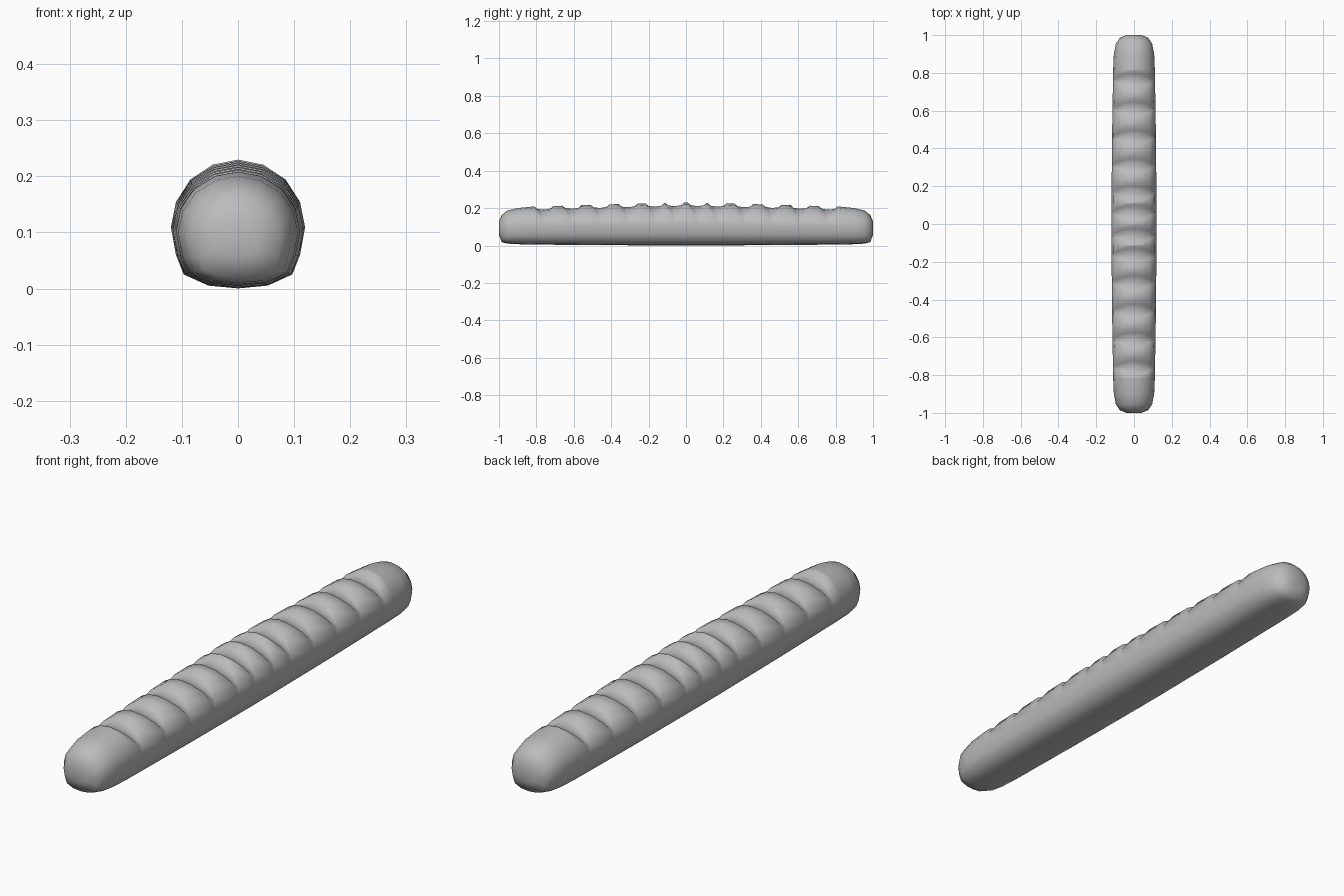
import bpy
import bmesh
from mathutils import Vector

cube = bpy.data.objects.get("Cube")
if cube:
    bpy.data.objects.remove(cube, do_unlink=True)

HEIGHT = 0.23
# Half cross-section from the crown to the underside (x, z)
HALF = [(0, 0.23), (0.045, 0.221), (0.085, 0.195), (0.111, 0.155), (0.12, 0.11),
        (0.111, 0.06), (0.097, 0.025), (0.053, 0.005), (0, 0)]
# Taper along the loaf: distance from middle, width scale, top, bottom
TAPER = [(0, 1, 0.23, 0), (0.45, 0.97, 0.219, 0.002), (0.82, 0.92, 0.208, 0.005),
         (0.9, 0.89, 0.2, 0.007), (0.955, 0.8, 0.187, 0.01),
         (0.985, 0.63, 0.163, 0.018), (1, 0.34, 0.128, 0.058)]
# Slashes: positions, and width / depth for columns from the crown outward
SLASHES = [0.06, 0.165, 0.31, 0.46, 0.61, 0.76]
WIDTH = [0.05, 0.046, 0.03]
DEPTH = [0.018, 0.017, 0.013]
TIP_WIDTH = 0.008
# Groove profile: offset as a fraction of the width, fraction of the depth
GROOVE = [(-1, 0), (-0.7, 0.75), (0, 1), (0.7, 0.75), (1, 0)]


def taper(y):
    d = abs(y)
    for a, b in zip(TAPER, TAPER[1:]):
        if d <= b[0]:
            t = (d - a[0]) / (b[0] - a[0])
            return [p + (q - p) * t for p, q in zip(a[1:], b[1:])]
    return TAPER[-1][1:]


def loaf_point(column, y, cut):
    """Point on the loaf skin, pushed toward the core by the cut depth."""
    n = len(HALF) - 1
    side = 1 if column <= n else -1
    x, z = HALF[column if column <= n else 2 * n - column]
    width, top, bottom = taper(y)
    p = Vector((side * x * width, y, bottom + z / HEIGHT * (top - bottom)))
    core = Vector((0, y, 0.1))
    return p + (core - p).normalized() * cut


# Rows along the loaf: plain rings at the ends, five rings per slash between
ends = [t[0] for t in TAPER if t[0] > 0.8]
rows = [(-d, 0, 0) for d in reversed(ends)]
for centre in [-s for s in reversed(SLASHES)] + SLASHES:
    rows += [(centre, offset, cut) for offset, cut in GROOVE]
rows += [(d, 0, 0) for d in ends]

bm = bmesh.new()
columns = 2 * (len(HALF) - 1)
rings = []
for centre, offset, cut in rows:
    ring = []
    for c in range(columns):
        k = min(c, columns - c)
        slashed = k < len(WIDTH)
        w = WIDTH[k] if slashed else TIP_WIDTH
        d = DEPTH[k] if slashed else 0
        ring.append(bm.verts.new(loaf_point(c, centre + offset * w, cut * d)))
    rings.append(ring)
for a, b in zip(rings, rings[1:]):
    for c in range(columns):
        n = (c + 1) % columns
        bm.faces.new((a[c], a[n], b[n], b[c]))
bm.faces.new(rings[0])
bm.faces.new(rings[-1])
bmesh.ops.recalc_face_normals(bm, faces=bm.faces)

mesh = bpy.data.meshes.new("bread_loaf")
bm.to_mesh(mesh)
bm.free()
loaf = bpy.data.objects.new("bread_loaf", mesh)
bpy.context.collection.objects.link(loaf)

# Plain grey crust
crust = bpy.data.materials.new("plain_grey")
crust.use_nodes = True
colour = (0.5, 0.5, 0.5, 1)
crust.diffuse_color = colour
crust.node_tree.nodes["Principled BSDF"].inputs["Base Color"].default_value = colour
mesh.materials.append(crust)
mesh.shade_smooth()
